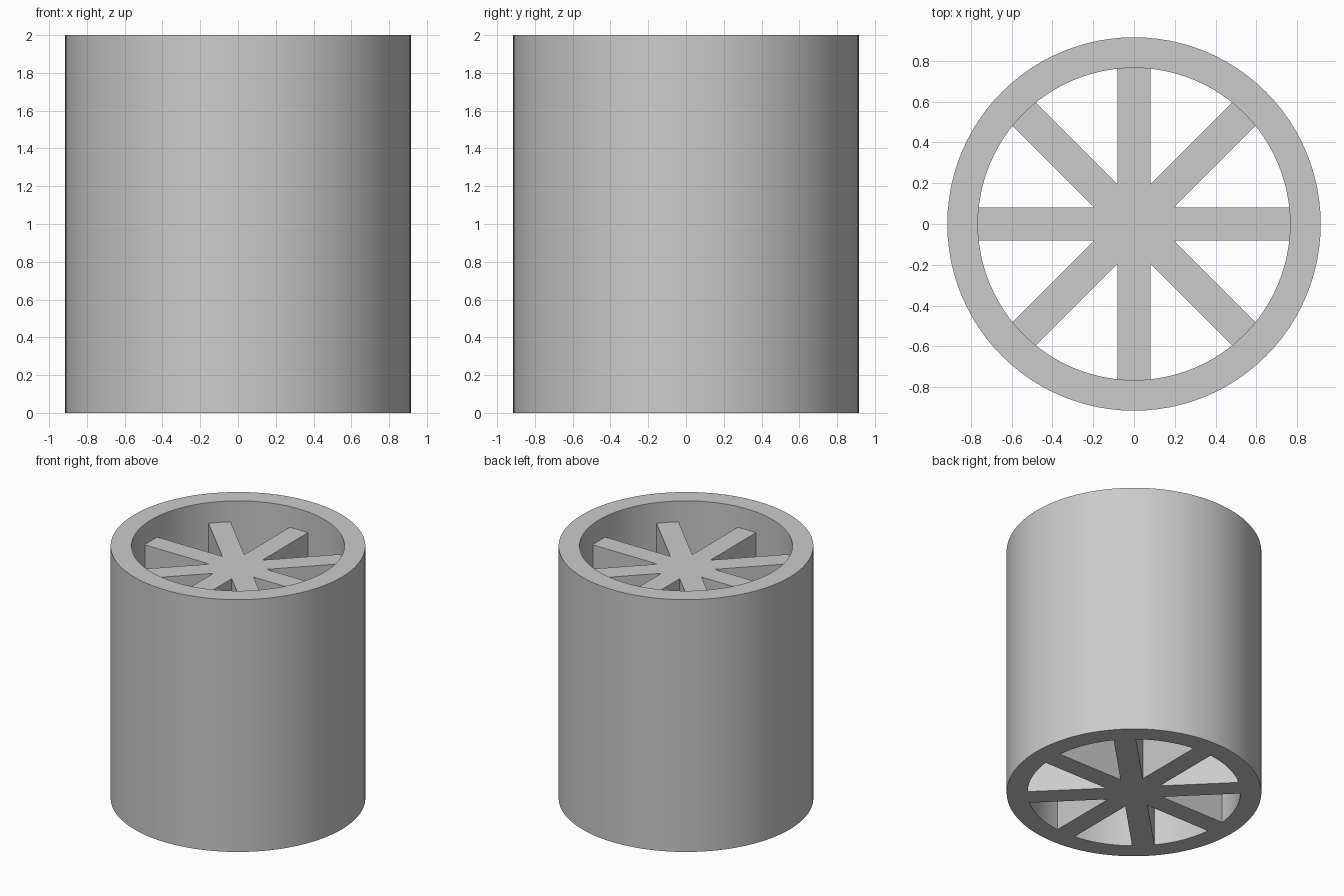
import bpy, bmesh, math
from mathutils import Vector

OUTER, INNER, HEIGHT = 0.915, 0.765, 2.0
SPOKE_TOP, HALF_WIDTH, SPOKES, SEGMENTS = 1.835, 0.08, 8, 96

cube = bpy.data.objects.get("Cube")
if cube:
    bpy.data.objects.remove(cube, do_unlink=True)

grey = bpy.data.materials.new("plain grey")
grey.use_nodes = True
colour = (0.6, 0.6, 0.6, 1)
grey.diffuse_color = colour
grey.node_tree.nodes["Principled BSDF"].inputs["Base Color"].default_value = colour


def finish(name, bm):
    bmesh.ops.recalc_face_normals(bm, faces=bm.faces)
    mesh = bpy.data.meshes.new(name)
    bm.to_mesh(mesh)
    bm.free()
    mesh.materials.append(grey)
    obj = bpy.data.objects.new(name, mesh)
    bpy.context.collection.objects.link(obj)
    bpy.ops.object.select_all(action='DESELECT')
    obj.select_set(True)
    bpy.context.view_layer.objects.active = obj
    bpy.ops.object.shade_smooth_by_angle(angle=math.radians(30))
    return obj


# Outer tube: a rectangular wall section spun about the vertical axis
bm = bmesh.new()
section = [bm.verts.new(p) for p in
           ((INNER, 0, 0), (OUTER, 0, 0), (OUTER, 0, HEIGHT), (INNER, 0, HEIGHT))]
edges = [bm.edges.new((section[i], section[(i + 1) % 4])) for i in range(4)]
bmesh.ops.spin(bm, geom=section + edges, cent=(0, 0, 0), axis=(0, 0, 1),
               angle=math.tau, steps=SEGMENTS, use_merge=True)
bmesh.ops.remove_doubles(bm, verts=bm.verts, dist=1e-4)
finish("outer_tube", bm)

# Spoked core: one star outline, raised from the base to just below the rim
bm = bmesh.new()
step = math.tau / SPOKES
reach = math.sqrt(INNER ** 2 - HALF_WIDTH ** 2) + 0.004
notch = HALF_WIDTH / math.sin(step / 2)
outline = []
for i in range(SPOKES):
    along = Vector((math.cos(i * step), math.sin(i * step), 0))
    across = Vector((-along.y, along.x, 0)) * HALF_WIDTH
    between = (i + 0.5) * step
    outline += [along * reach - across, along * reach + across,
                Vector((math.cos(between), math.sin(between), 0)) * notch]
base = bm.faces.new([bm.verts.new(p) for p in outline])
raised = bmesh.ops.extrude_face_region(bm, geom=[base], use_keep_orig=True)
bmesh.ops.translate(bm, vec=(0, 0, SPOKE_TOP),
                    verts=[v for v in raised["geom"] if isinstance(v, bmesh.types.BMVert)])
finish("spoked_core", bm)
